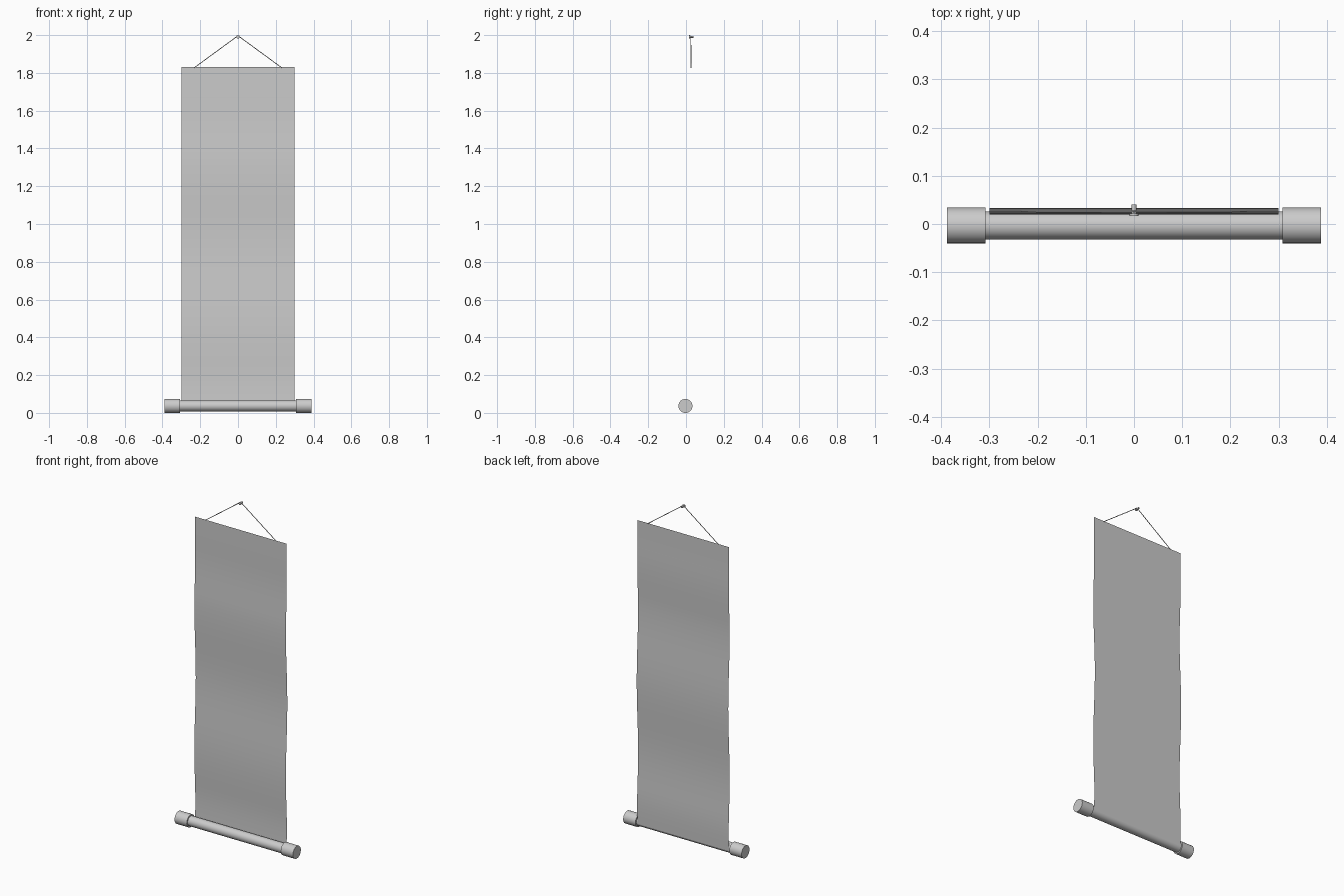
import bpy, bmesh, math
from mathutils import Vector

if "Cube" in bpy.data.objects:
    bpy.data.objects.remove(bpy.data.objects["Cube"])

AX_Y, AX_Z = -0.003, 0.037   # roller axis


def tube(name, a, b, r, sides=32):
    a, b = Vector(a), Vector(b)
    d = b - a
    bpy.ops.mesh.primitive_cylinder_add(vertices=sides, radius=r, depth=d.length, location=(a + b) / 2)
    o = bpy.context.object
    o.name = name
    o.rotation_euler = d.to_track_quat('Z', 'Y').to_euler()
    bpy.ops.object.shade_smooth_by_angle()
    return o


# hanging sheet: a gently rippled single surface, tangent to the back of the roller
bm = bmesh.new()
rows, top, bottom = 45, 1.83, 0.03
prev = None
for i in range(rows + 1):
    z = top + (bottom - top) * i / rows
    fade = min(1, max(0, (top - 0.12 - z) / 0.35)) * min(1, (z - bottom) / 0.2)
    y = 0.0265 + 0.0065 * fade * math.cos((z - 0.88) * 2 * math.pi / 0.85)
    row = [bm.verts.new((x, y, z)) for x in (-0.3, 0.3)]
    if prev:
        bm.faces.new((prev[0], row[0], row[1], prev[1]))
    prev = row
me = bpy.data.meshes.new("scroll_sheet")
bm.to_mesh(me)
bm.free()
sheet = bpy.data.objects.new("scroll_sheet", me)
bpy.context.collection.objects.link(sheet)
for p in me.polygons:
    p.use_smooth = True

# bottom roller
tube("roller", (-0.312, AX_Y, AX_Z), (0.312, AX_Y, AX_Z), 0.029)

# end knobs and cords, one per side
for s, side in ((-1, "left"), (1, "right")):
    tube("knob_" + side, (s * 0.308, AX_Y, AX_Z), (s * 0.388, AX_Y, AX_Z), 0.037)
    tube("cord_" + side, (s * 0.232, 0.0265, 1.827), (0, 0.0255, 1.997), 0.002, 8)

# nail with a wider head
tube("nail_shaft", (0, 0.018, 1.991), (0, 0.04, 1.991), 0.005, 16)
tube("nail_head", (0, 0.017, 1.991), (0, 0.022, 1.991), 0.009, 16)
